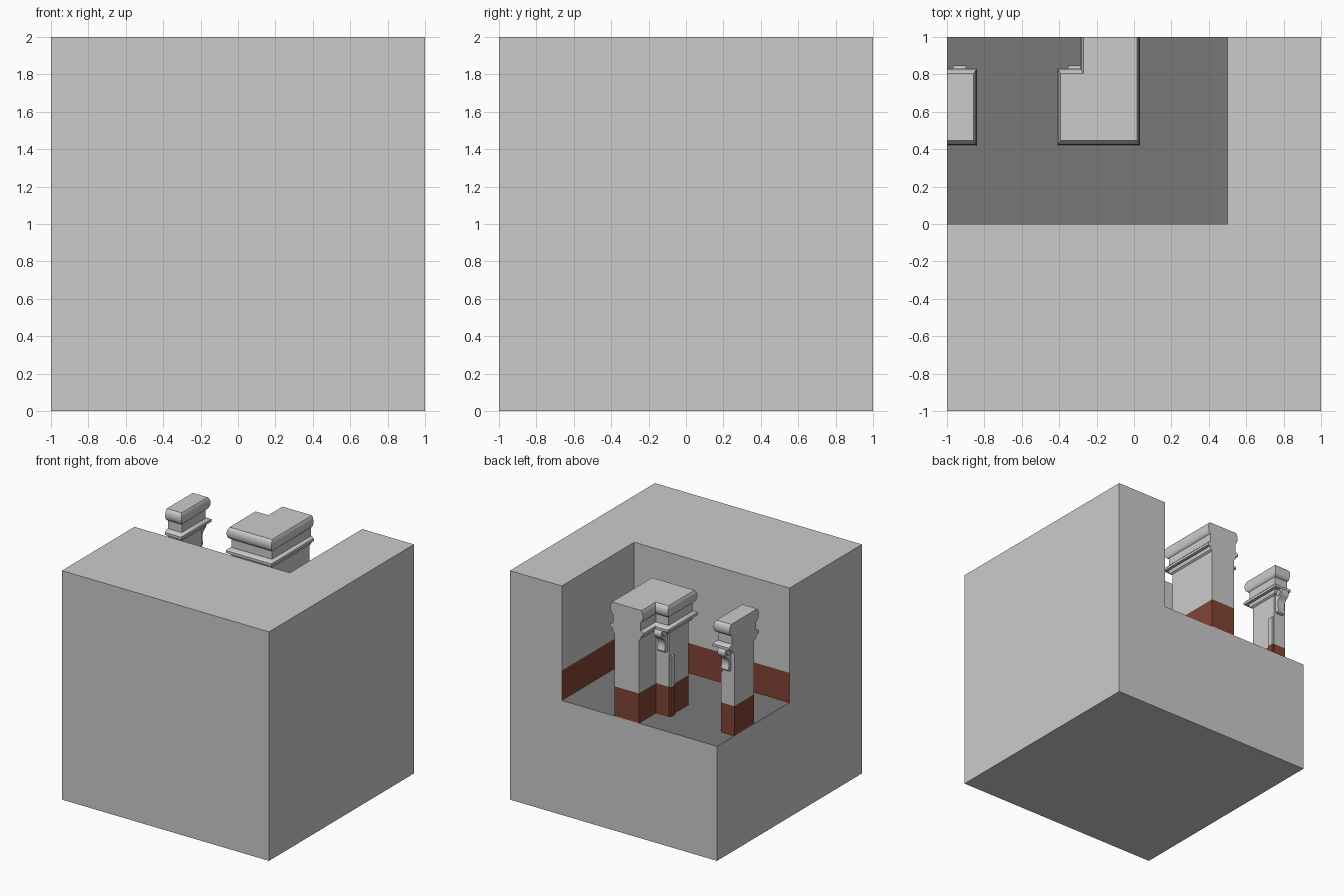
import bpy, bmesh, math

if "Cube" in bpy.data.objects:
    bpy.data.objects.remove(bpy.data.objects["Cube"])


def material(name, color):
    m = bpy.data.materials.new(name)
    m.diffuse_color = (*color, 1)
    m.use_nodes = True
    m.node_tree.nodes["Principled BSDF"].inputs["Base Color"].default_value = m.diffuse_color
    return m


GREY = material("plaster_grey", (0.8, 0.8, 0.8))
BROWN = material("brown_dado", (0.22, 0.06, 0.035))
DARK = material("dark_floor", (0.19, 0.19, 0.19))


def make(name, bm, smooth=False):
    bmesh.ops.remove_doubles(bm, verts=bm.verts, dist=1e-5)
    me = bpy.data.meshes.new(name)
    bm.to_mesh(me)
    bm.free()
    for m in (GREY, BROWN, DARK):
        me.materials.append(m)
    ob = bpy.data.objects.new(name, me)
    bpy.context.collection.objects.link(ob)
    if smooth:
        bpy.context.view_layer.objects.active = ob
        ob.select_set(True)
        bpy.ops.object.shade_smooth_by_angle(angle=math.radians(35))
        ob.select_set(False)
    return ob


def face(bm, pts, mat=0):
    f = bm.faces.new([bm.verts.new(p) for p in pts])
    f.material_index = mat
    return f


# Block with a room cut out of its back left upper corner
FLOOR, DADO, WX, WY = 1.0, 1.26, 0.5, 0.0
bm = bmesh.new()
face(bm, [(-1, -1, 0), (-1, 1, 0), (1, 1, 0), (1, -1, 0)])
face(bm, [(-1, -1, 0), (1, -1, 0), (1, -1, 2), (-1, -1, 2)])
face(bm, [(1, -1, 0), (1, 1, 0), (1, 1, 2), (1, -1, 2)])
face(bm, [(1, 1, 0), (-1, 1, 0), (-1, 1, FLOOR), (WX, 1, FLOOR),
          (WX, 1, DADO), (WX, 1, 2), (1, 1, 2)])
face(bm, [(-1, 1, 0), (-1, -1, 0), (-1, -1, 2), (-1, WY, 2),
          (-1, WY, DADO), (-1, WY, FLOOR), (-1, 1, FLOOR)])
face(bm, [(-1, -1, 2), (1, -1, 2), (1, 1, 2), (WX, 1, 2), (WX, WY, 2), (-1, WY, 2)])
face(bm, [(-1, WY, FLOOR), (WX, WY, FLOOR), (WX, 1, FLOOR), (-1, 1, FLOOR)], 2)
for a, b, mat in ((FLOOR, DADO, 1), (DADO, 2, 0)):
    face(bm, [(WX, WY, a), (-1, WY, a), (-1, WY, b), (WX, WY, b)], mat)
    face(bm, [(WX, 1, a), (WX, WY, a), (WX, WY, b), (WX, 1, b)], mat)
make("room_block", bm)


# Pillars: plan points (x, y, x overhang sign, y overhang sign) lofted up a profile
def loft(name, plan, profile, smooth=False, dx=0.042, dy=0.07):
    bm = bmesh.new()
    rings = [[bm.verts.new((x + sx * t * dx, y + sy * t * dy, z)) for x, y, sx, sy in plan]
             for t, z in profile]
    n = len(plan)
    for k, (r, s) in enumerate(zip(rings, rings[1:])):
        for i in range(n):
            j = (i + 1) % n
            f = bm.faces.new((r[i], r[j], s[j], s[i]))
            f.material_index = 1 if k == 0 else 0
    bm.faces.new(rings[-1])
    bm.faces.new(rings[0][::-1])
    return make(name, bm, smooth)


bulge = [(0.5 + 0.42 * math.sin(a), 1.938 - 0.05 * math.cos(a))
         for a in [math.pi * (0.12 + 0.76 * i / 8) for i in range(9)]]
profile = [(0, FLOOR), (0, DADO), (0, 1.725), (0.35, 1.735), (0.5, 1.765), (1, 1.77),
           (1, 1.792), (0.7, 1.805), (0.4, 1.81), (0.4, 1.885)] + bulge + [(0.6, 1.99)]

Y0, Y1 = 0.488, 0.762
corner_plan = [(-0.368, Y0, -1, -1), (-0.01, Y0, 1, -1), (-0.01, 1, 1, 0),
               (-0.245, 1, -1, 0), (-0.245, Y1, -1, 1), (-0.368, Y1, -1, 1)]
side_plan = [(-1, Y0, 0, -1), (-0.882, Y0, 1, -1), (-0.882, Y1, 1, 1), (-1, Y1, 0, 1)]
loft("corner_pillar", corner_plan, profile, True)
loft("side_pillar", side_plan, profile, True)

# Scroll bracket and jamb strip on each side of the doorway
MID = -0.625


def arc(cy, cz, r, a0, a1, n=8):
    return [(cy + r * math.cos(math.radians(a0 + (a1 - a0) * i / n)),
             cz + r * math.sin(math.radians(a0 + (a1 - a0) * i / n))) for i in range(n + 1)]


scroll = ([(Y1 - 0.005, 1.785)] + arc(0.802, 1.737, 0.045, 90, -60, 10)
          + arc(0.865, 1.635, 0.075, 135, 190, 5)
          + arc(0.778, 1.585, 0.022, 40, -90, 6) + [(Y1 - 0.005, 1.56)])


def prism(bm, outline, x0, x1):
    a = [bm.verts.new((x0, y, z)) for y, z in outline]
    b = [bm.verts.new((x1, y, z)) for y, z in outline]
    n = len(a)
    for i in range(n):
        j = (i + 1) % n
        bm.faces.new((a[i], a[j], b[j], b[i]))
    bm.faces.new(a[::-1])
    bm.faces.new(b)
    bmesh.ops.recalc_face_normals(bm, faces=bm.faces)


for side, label in ((1, "right"), (-1, "left")):
    bm = bmesh.new()
    xc = MID + side * 0.308
    prism(bm, scroll, xc - 0.036, xc + 0.036)
    # raised volute eyes
    prism(bm, arc(0.802, 1.737, 0.026, 0, 337.5, 15), xc - 0.043, xc + 0.043)
    make(label + "_scroll_bracket", bm, True)
    xs = sorted((MID + side * 0.24, MID + side * 0.26))
    strip = [(xs[0], 0.7, 0, 0), (xs[1], 0.7, 0, 0), (xs[1], 0.755, 0, 0), (xs[0], 0.755, 0, 0)]
    loft(label + "_jamb_strip", strip, [(0, FLOOR), (0, DADO), (0, 1.52)])
